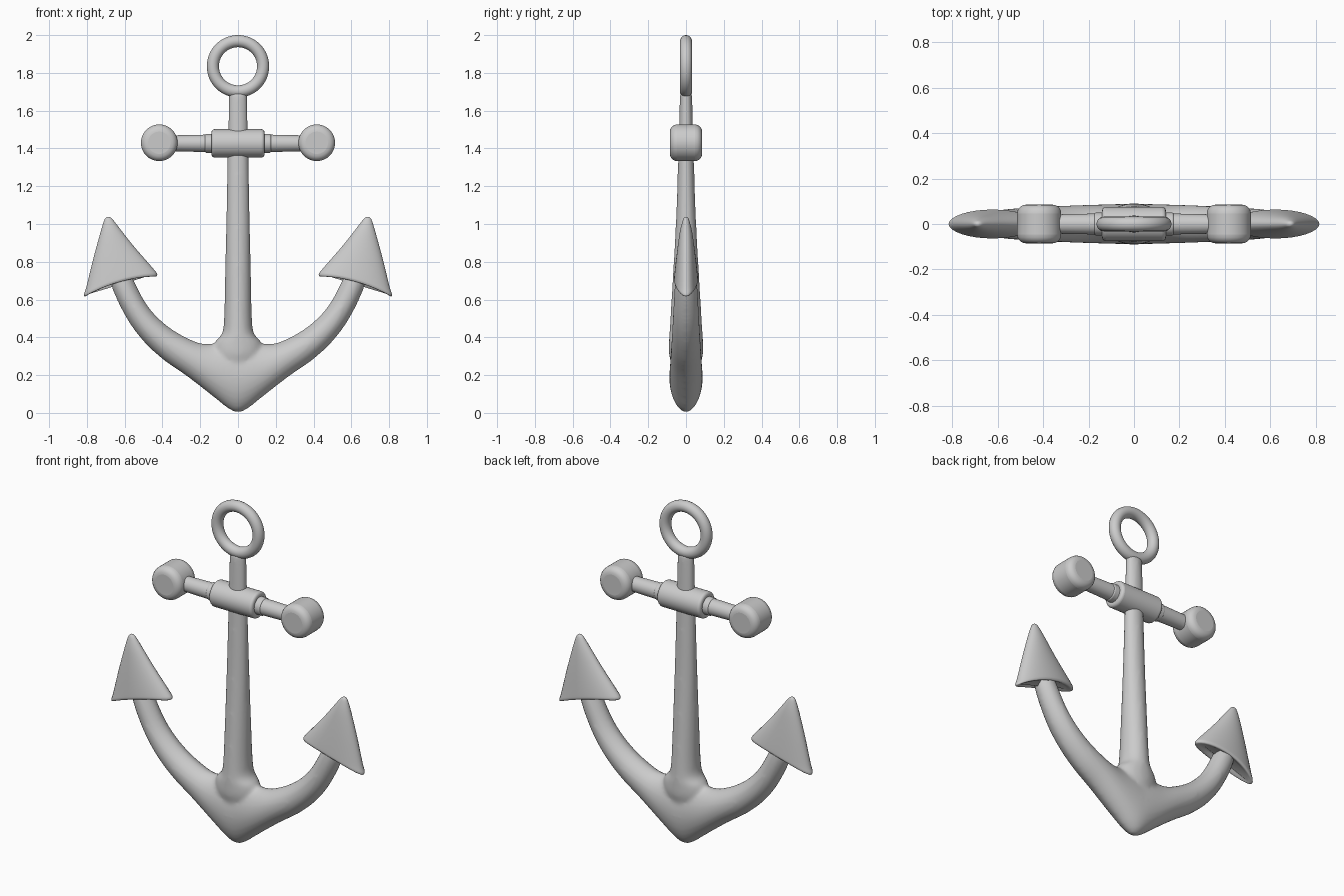
import bpy, bmesh, math
from mathutils import Vector

if "Cube" in bpy.data.objects:
    bpy.data.objects.remove(bpy.data.objects["Cube"])


def smooth(ob, angle=40):
    bpy.ops.object.select_all(action='DESELECT')
    ob.select_set(True)
    bpy.context.view_layer.objects.active = ob
    bpy.ops.object.shade_smooth_by_angle(angle=math.radians(angle))


def catmull(rows, steps):
    """Smoothly interpolate rows of numbers."""
    out = []
    for i in range(len(rows) - 1):
        quad = [rows[max(0, min(len(rows) - 1, i + k))] for k in (-1, 0, 1, 2)]
        for s in range(steps):
            t = s / steps
            out.append([0.5 * (2*b + (c - a)*t + (2*a - 5*b + 4*c - d)*t*t
                               + (3*b - a - 3*c + d)*t**3) for a, b, c, d in zip(*quad)])
    out.append(list(rows[-1]))
    return out


def loft(bm, rows, steps=6, n=32, power=1.0):
    """Rows: two edge points in xz, half depth in y, bow of the middle in z."""
    rings = []
    for ax, az, bx, bz, depth, bow in catmull(rows, steps):
        ring = []
        for k in range(n):
            a = 2 * math.pi * k / n
            c, s = math.cos(a), math.sin(a)
            y = depth * math.copysign(abs(s)**power, s)
            ring.append(bm.verts.new(((ax + bx)/2 + (bx - ax)/2*c, y,
                                      (az + bz)/2 + (bz - az)/2*c + bow*(1 - c*c))))
        rings.append(ring)
    for r0, r1 in zip(rings, rings[1:]):
        for k in range(n):
            j = (k + 1) % n
            bm.faces.new((r0[k], r0[j], r1[j], r1[k]))
    bm.faces.new(rings[0])
    bm.faces.new(rings[-1])


def finish(name, bm):
    bmesh.ops.recalc_face_normals(bm, faces=bm.faces)
    me = bpy.data.meshes.new(name)
    bm.to_mesh(me)
    bm.free()
    ob = bpy.data.objects.new(name, me)
    bpy.context.collection.objects.link(ob)
    return ob


def drum(name, loc, axis, r1, r2, length, bevel=0.0):
    """Cylinder or cone along an axis with rounded rims."""
    bm = bmesh.new()
    bmesh.ops.create_cone(bm, cap_ends=True, segments=48, radius1=r1, radius2=r2, depth=length)
    ob = finish(name, bm)
    ob.location = loc
    ob.rotation_euler = Vector(axis).to_track_quat('Z', 'Y').to_euler()
    if bevel:
        m = ob.modifiers.new("Bevel", 'BEVEL')
        m.width, m.segments = bevel, 5
        m.limit_method, m.angle_limit = 'ANGLE', math.radians(40)
    smooth(ob)
    return ob


# Shank and curved arms, blended into one body
half = [(0.06, 0.37, 0.05, 0.022, 0.088), (0.15, 0.365, 0.13, 0.085, 0.086),
        (0.22, 0.375, 0.265, 0.19, 0.083), (0.33, 0.43, 0.40, 0.285, 0.078),
        (0.42, 0.50, 0.51, 0.39, 0.073), (0.49, 0.585, 0.595, 0.51, 0.067),
        (0.555, 0.71, 0.67, 0.67, 0.058), (0.60, 0.82, 0.69, 0.79, 0.035)]
arm = [(-a, b, -c, d, e, 0) for a, b, c, d, e in reversed(half)]
arm += [(0, 0.37, 0, 0.002, 0.088, 0)]
arm += [(a, b, c, d, e, 0) for a, b, c, d, e in half]
shank = [(1.70, 0.049, 0.032), (1.30, 0.057, 0.043), (1.0, 0.063, 0.054), (0.7, 0.069, 0.071),
         (0.5, 0.074, 0.083), (0.42, 0.085, 0.088), (0.37, 0.125, 0.09), (0.30, 0.13, 0.088),
         (0.2, 0.08, 0.06)]
bm = bmesh.new()
loft(bm, arm, power=1.15)
loft(bm, [(-w, z, w, z, d, 0) for z, w, d in shank])
body = finish("shank_and_arms", bm)
m = body.modifiers.new("Blend", 'REMESH')
m.mode, m.voxel_size, m.use_smooth_shade = 'VOXEL', 0.011, True
m = body.modifiers.new("Soften", 'SMOOTH')
m.factor, m.iterations = 0.5, 8

# Ring at the top
bpy.ops.mesh.primitive_torus_add(location=(0, 0, 1.835), rotation=(math.pi/2, 0, 0),
                                 major_radius=0.133, minor_radius=0.032,
                                 major_segments=64, minor_segments=20)
ring = bpy.context.object
ring.name = "top_ring"
smooth(ring)

# Stock collar around the shank
drum("stock_collar", (0, 0, 1.427), (1, 0, 0), 0.075, 0.075, 0.28, 0.016)

# Flukes: tip to barbs, with a hollowed base
fluke = [(0.680, 1.037, 0.694, 1.037, 0.006, 0), (0.664, 1.025, 0.708, 1.020, 0.016, 0),
         (0.625, 0.975, 0.731, 0.945, 0.032, 0), (0.55, 0.88, 0.765, 0.82, 0.048, 0),
         (0.45, 0.765, 0.802, 0.67, 0.062, 0.01), (0.428, 0.735, 0.815, 0.628, 0.062, 0.02),
         (0.436, 0.722, 0.810, 0.617, 0.052, 0.025), (0.47, 0.725, 0.79, 0.628, 0.03, 0.03)]

for side, s in (("left", -1), ("right", 1)):
    drum(side + "_stock_ring", (s*0.15, 0, 1.427), (s, 0, 0), 0.05, 0.05, 0.05, 0.008)
    drum(side + "_stock_rod", (s*0.26, 0, 1.427), (s, 0, 0), 0.046, 0.042, 0.20)
    drum(side + "_stock_knob", (s*0.417, 0, 1.43), (0, 1, 0), 0.097, 0.097, 0.17, 0.038)
    bm = bmesh.new()
    loft(bm, [(s*a, b, s*c, d, e, f) for a, b, c, d, e, f in fluke], steps=5)
    smooth(finish(side + "_fluke", bm), 60)
